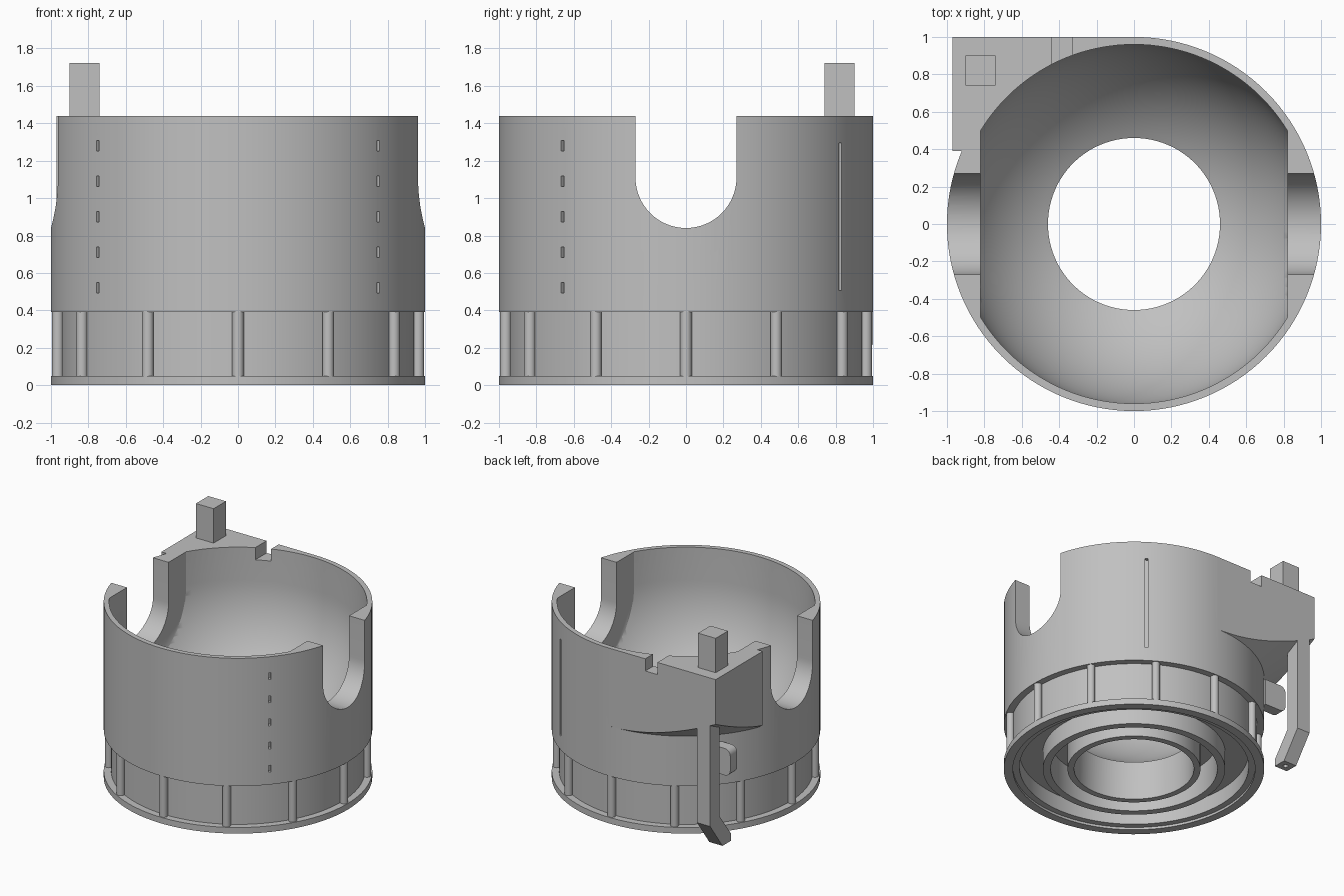
import bpy, bmesh, math
from mathutils import Matrix

cube = bpy.data.objects.get("Cube")
if cube:
    bpy.data.objects.remove(cube, do_unlink=True)

grey = bpy.data.materials.new("plain_grey")
grey.use_nodes = True
COLOUR = (0.53, 0.53, 0.53, 1)
grey.diffuse_color = COLOUR
grey.node_tree.nodes["Principled BSDF"].inputs["Base Color"].default_value = COLOUR

TOP, BOWL_R, BOWL_Z, FLAT = 1.44, 0.96, 1.17, 0.82


def finish(name, bm):
    bmesh.ops.recalc_face_normals(bm, faces=bm.faces)
    mesh = bpy.data.meshes.new(name)
    bm.to_mesh(mesh)
    bm.free()
    mesh.materials.append(grey)
    ob = bpy.data.objects.new(name, mesh)
    bpy.context.scene.collection.objects.link(ob)
    return ob


def lathe(name, profile, closed, clip=None):
    """Revolve (radius, height) points about z; clip trims to |x| < clip."""
    bm = bmesh.new()
    vs = [bm.verts.new((r, 0, z)) for r, z in profile]
    pairs = list(zip(vs, vs[1:])) + ([(vs[-1], vs[0])] if closed else [])
    edges = [bm.edges.new(p) for p in pairs]
    bmesh.ops.spin(bm, geom=vs + edges, cent=(0, 0, 0), axis=(0, 0, 1),
                   angle=math.tau, steps=128, use_duplicate=False)
    bmesh.ops.remove_doubles(bm, verts=bm.verts, dist=1e-4)
    for side in ((-1, 1) if clip else ()):
        geom = bm.verts[:] + bm.edges[:] + bm.faces[:]
        cut = bmesh.ops.bisect_plane(bm, geom=geom, plane_co=(side * clip, 0, 0),
                                     plane_no=(side, 0, 0), clear_outer=True)
        rim = [e for e in cut["geom_cut"] if isinstance(e, bmesh.types.BMEdge)]
        bmesh.ops.edgeloop_fill(bm, edges=rim)
    return finish(name, bm)


def prism(name, outline, axis, low, high):
    """Extrude a 2D outline along x (outline is y, z) or z (outline is x, y)."""
    bm = bmesh.new()
    place = (lambda a, b: (low, a, b)) if axis == "x" else (lambda a, b: (a, b, low))
    face = bm.faces.new([bm.verts.new(place(a, b)) for a, b in outline])
    new = bmesh.ops.extrude_face_region(bm, geom=[face])["geom"]
    d = high - low
    bmesh.ops.translate(bm, verts=[v for v in new if isinstance(v, bmesh.types.BMVert)],
                        vec=(d, 0, 0) if axis == "x" else (0, 0, d))
    return finish(name, bm)


def boxes(name, items):
    """Boxes given as (centre, size, turn about z)."""
    bm = bmesh.new()
    for centre, size, turn in items:
        bmesh.ops.create_cube(bm, size=1, matrix=Matrix.Translation(centre)
                              @ Matrix.Rotation(turn, 4, "Z") @ Matrix.Diagonal((*size, 1)))
    return finish(name, bm)


def boolean(ob, tool, operation):
    mod = ob.modifiers.new(operation.lower(), "BOOLEAN")
    mod.operation, mod.solver, mod.object = operation, "EXACT", tool
    bpy.context.view_layer.objects.active = ob
    bpy.ops.object.modifier_apply(modifier=mod.name)
    bpy.data.objects.remove(tool, do_unlink=True)


def smooth(ob):
    bpy.ops.object.select_all(action="DESELECT")
    ob.select_set(True)
    bpy.context.view_layer.objects.active = ob
    bpy.ops.object.shade_smooth_by_angle(angle=math.radians(30))


# Housing: ringed underside, base flange, recessed band and outer wall
body = lathe("housing", [
    (.46, 0), (.51, 0), (.51, .25), (.64, .25), (.64, 0), (.70, 0), (.70, .15),
    (.88, .15), (.88, .02), (.93, .02), (.93, 0), (1, 0), (1, .05), (.945, .05),
    (.945, .39), (1, .39), (1, TOP), (.46, TOP)], True)

# Corner block with a conical underside
block = prism("corner_block", [(-.97, .39), (-.97, 1), (0, 1), (0, .9), (-.6, .39)],
              "z", .7, TOP)
boolean(block, lathe("taper", [(0, .75), (.93, .752), (1, .8), (1.6, 1.215),
                               (1.6, 1.6), (0, 1.6)], False), "INTERSECT")
boolean(body, block, "UNION")

# Bowl hollow with a flat on each side
arc = [(BOWL_R * math.sin(t), BOWL_Z - BOWL_R * math.cos(t))
       for t in (math.pi / 2 * i / 32 for i in range(33))]
boolean(body, lathe("bowl", arc + [(BOWL_R, 1.6), (0, 1.6)], False, FLAT), "DIFFERENCE")

# U-shaped side openings
u_shape = [(.27 * math.cos(t), 1.11 - .27 * math.sin(t))
           for t in (math.pi * i / 32 for i in range(33))]
boolean(body, prism("openings", u_shape + [(-.27, 1.6), (.27, 1.6)], "x", -1.3, 1.3),
        "DIFFERENCE")

# Small slots at the front, long slot at the back, notch in the rim
slots = []
for side in (-1, 1):
    for i in range(5):
        slots.append(((side * .75, -.66, .52 + .19 * i), (.06, .02, .055),
                      math.atan2(-.66, side * .75)))
slots.append(((.565, .825, .9), (.06, .024, .79), math.atan2(.825, .565)))
slots.append(((-.385, 1, TOP), (.11, .4, .2), 0))
boolean(body, boxes("slots", slots), "DIFFERENCE")
smooth(body)

# Twelve round ribs in the recessed band
bm = bmesh.new()
for i in range(12):
    a = math.tau * i / 12
    bmesh.ops.create_cone(bm, cap_ends=True, segments=24, radius1=.031, radius2=.031,
                          depth=.35, matrix=Matrix.Translation(
                              (.964 * math.cos(a), .964 * math.sin(a), .22)))
smooth(finish("ribs", bm))

# Post on the corner block
boxes("post", [((-.82, .82, 1.56), (.16, .16, .325), 0)])

# Hanging arm with an inward foot that has a pin hole
arm = prism("hanging_arm", [(1, 1.1), (1, .22), (.84, 0), (.73, 0), (.73, .06),
                            (.88, .26), (.88, 1.1)], "x", -.92, -.80)
bm = bmesh.new()
bmesh.ops.create_cone(bm, cap_ends=True, segments=16, radius1=.02, radius2=.02,
                      depth=.08, matrix=Matrix.Translation((-.86, .785, 0)))
boolean(arm, finish("pin_hole", bm), "DIFFERENCE")

# Guide tab on the wall beside the arm
tab = boxes("guide_tab", [((-.81, .68, .63), (.2, .09, .22), 0)])
bm = bmesh.new()
bm.from_mesh(tab.data)
outer = [e for e in bm.edges if all(v.co.x < -.9 for v in e.verts)
         and abs(e.verts[0].co.y - e.verts[1].co.y) > .05]
bmesh.ops.bevel(bm, geom=outer, offset=.05, segments=5, profile=.5, affect="EDGES")
bm.to_mesh(tab.data)
bm.free()
smooth(tab)
